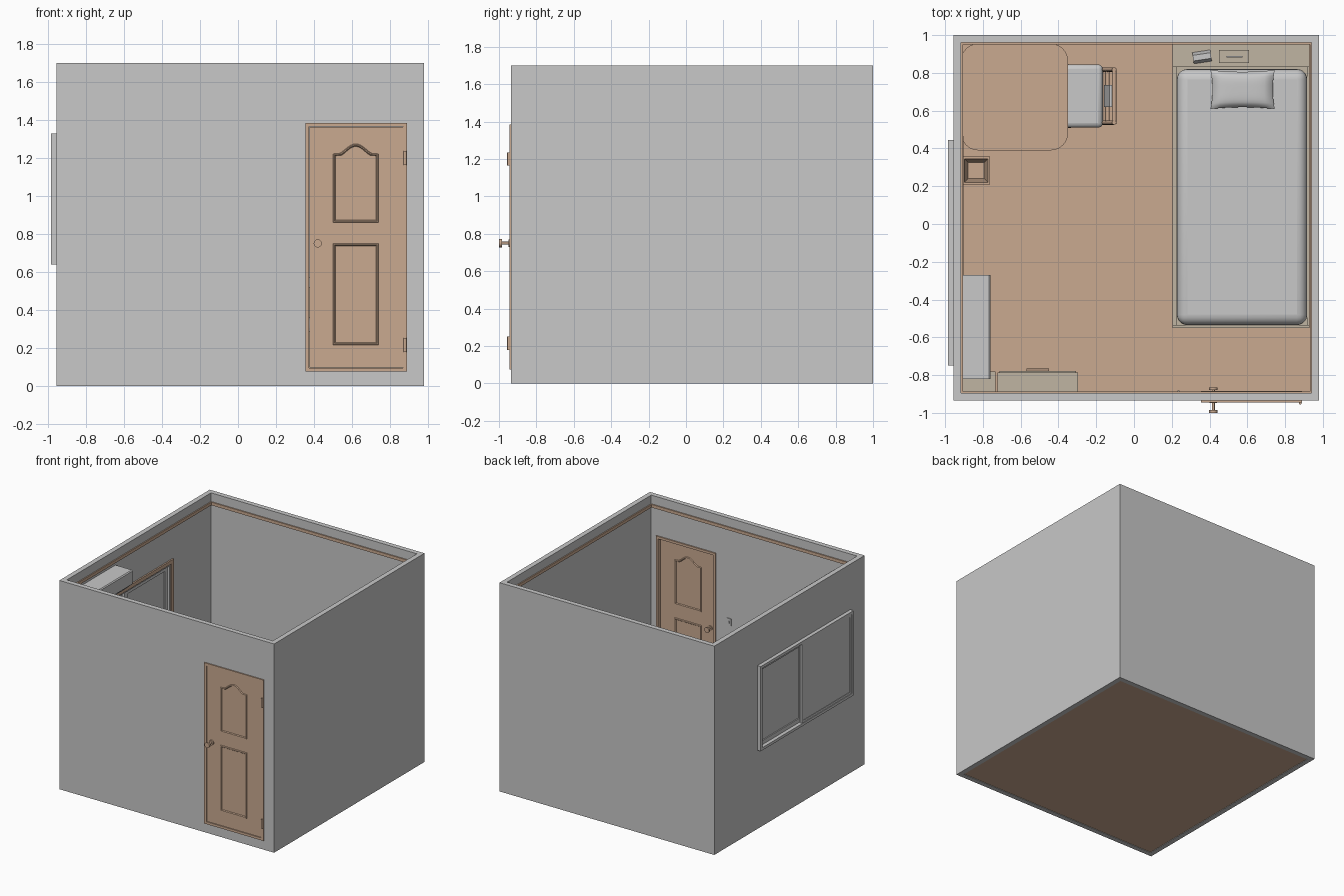
import bpy, bmesh, math
from mathutils import Vector

if "Cube" in bpy.data.objects:
    bpy.data.objects.remove(bpy.data.objects["Cube"])


def mat(name, r, g, b):
    m = bpy.data.materials.new(name)
    m.diffuse_color = (r, g, b, 1)
    m.use_nodes = True
    m.node_tree.nodes["Principled BSDF"].inputs["Base Color"].default_value = m.diffuse_color
    return m


GREY = mat("plain grey", 0.58, 0.58, 0.58)
WOOD = mat("warm wood", 0.59, 0.40, 0.28)
TAN = mat("pale tan", 0.53, 0.46, 0.36)


def finish(name, bm, m, bevel=0, seg=3, smooth=False):
    bmesh.ops.recalc_face_normals(bm, faces=bm.faces)
    me = bpy.data.meshes.new(name)
    bm.to_mesh(me)
    bm.free()
    me.materials.append(m)
    ob = bpy.data.objects.new(name, me)
    bpy.context.collection.objects.link(ob)
    if bevel:
        mod = ob.modifiers.new("round", 'BEVEL')
        mod.width, mod.segments = bevel, seg
    if smooth:
        bpy.ops.object.select_all(action='DESELECT')
        ob.select_set(True)
        bpy.context.view_layer.objects.active = ob
        bpy.ops.object.shade_smooth_by_angle(angle=math.radians(40))
    return ob


def add_box(bm, x0, x1, y0, y1, z0, z1):
    vs = bmesh.ops.create_cube(bm, size=1)['verts']
    for v in vs:
        v.co = Vector(((x0 + x1) / 2 + v.co.x * (x1 - x0), (y0 + y1) / 2 + v.co.y * (y1 - y0),
                       (z0 + z1) / 2 + v.co.z * (z1 - z0)))


def boxes(name, m, *bs, **kw):
    bm = bmesh.new()
    for b in bs:
        add_box(bm, *b)
    return finish(name, bm, m, **kw)


def prism(name, m, pts, axis, a, b, **kw):
    """Extrude a 2D outline along an axis from a to b."""
    bm = bmesh.new()
    put = {'x': lambda p: (a, p[0], p[1]), 'y': lambda p: (p[0], a, p[1]), 'z': lambda p: (p[0], p[1], a)}[axis]
    f = bm.faces.new([bm.verts.new(put(p)) for p in pts])
    ext = bmesh.ops.extrude_face_region(bm, geom=[f])['geom']
    d = Vector([(b - a) if c == axis else 0 for c in 'xyz'])
    bmesh.ops.translate(bm, vec=d, verts=[g for g in ext if isinstance(g, bmesh.types.BMVert)])
    return finish(name, bm, m, **kw)


def rods(name, m, *segs):
    """Round bars between point pairs (start, end, radius)."""
    bm = bmesh.new()
    for p, q, r in segs:
        p, q = Vector(p), Vector(q)
        mx = (q - p).to_track_quat('Z', 'Y').to_matrix().to_4x4()
        mx.translation = (p + q) / 2
        bmesh.ops.create_cone(bm, cap_ends=True, segments=12, radius1=r, radius2=r,
                              depth=(q - p).length, matrix=mx)
    return finish(name, bm, m, smooth=True)


def frame(name, m, axis, u0, u1, v0, v1, w, a, b):
    """Rectangular frame of bar width w, spanning depth a..b on the axis."""
    rects = [(u0, u1, v0, v0 + w), (u0, u1, v1 - w, v1), (u0, u0 + w, v0 + w, v1 - w), (u1 - w, u1, v0 + w, v1 - w)]
    order = {'x': lambda r: (a, b, *r), 'y': lambda r: (r[0], r[1], a, b, r[2], r[3]), 'z': lambda r: (*r, a, b)}
    return boxes(name, m, *[order[axis](r) for r in rects])


# Room shell with door and window openings
F = 0.07
walls = boxes("walls", GREY, (-.955, .98, -.935, 1.0, 0, 1.70))
for cut in [(-.915, .94, -.895, .96, -.2, 2), (.365, .885, -1.1, -.8, .08, 1.375), (-1.1, -.8, -.73, .425, .66, 1.31)]:
    c = boxes("cutter", GREY, cut)
    c.hide_render = True
    mod = walls.modifiers.new("cut", 'BOOLEAN')
    mod.operation, mod.solver, mod.object = 'DIFFERENCE', 'EXACT', c
    bpy.context.view_layer.objects.active = walls
    bpy.ops.object.modifier_apply(modifier=mod.name)
    bpy.data.objects.remove(c)
boxes("floor", WOOD, (-.915, .94, -.895, .96, .004, F))
frame("crown_trim", WOOD, 'z', -.917, .942, -.897, .962, .011, 1.605, 1.63)

# Door with frame, moulded panels, knobs and hinges
frame("door_frame", WOOD, 'y', .355, .89, .075, 1.385, .02, -.944, -.885)
boxes("door_leaf", WOOD, (.376, .869, -.938, -.912, .096, 1.364))
lower = [(.5, .215), (.74, .215), (.74, .75), (.5, .75)]
arch = [(.62 + .085 * t, 1.225 + .05 * math.cos(t * math.pi / 2) ** 1.3) for t in
        [1 - i / 6 for i in range(13)]]
upper = [(.5, .86), (.74, .86), (.74, 1.222)] + arch + [(.5, 1.222)]


def moulding(name, pts, y, out):
    cx, cz = .62, (min(p[1] for p in pts) + max(p[1] for p in pts)) / 2
    hz = max(p[1] for p in pts) - cz
    bm = bmesh.new()
    loops = []
    for w, h in ((0, 0), (.004, out), (.009, out), (.014, 0)):
        loops.append([bm.verts.new((cx + (x - cx) * (1 - w / .12), y + h, cz + (z - cz) * (1 - w / hz)))
                      for x, z in pts])
    for a, b in zip(loops, loops[1:]):
        for i in range(len(pts)):
            j = (i + 1) % len(pts)
            bm.faces.new((a[i], a[j], b[j], b[i]))
    finish(name, bm, WOOD)


for side, y, out in (("outer", -.938, -.007), ("inner", -.912, .007)):
    moulding("lower_panel_" + side, lower, y, out)
    moulding("upper_panel_" + side, upper, y, out)
rods("door_knobs", WOOD, ((.42, -.99, .75), (.42, -.875, .75), .008),
     ((.42, -1.0, .75), (.42, -.984, .75), .022), ((.42, -.88, .75), (.42, -.866, .75), .022),
     ((.42, -.948, .75), (.42, -.904, .75), .02))
rods("hinges", WOOD, *[((.88, -.948, z - .036), (.88, -.948, z + .036), .008) for z in (.215, 1.2)])
boxes("light_switch", GREY, (.215, .255, -.896, -.889, .83, .885), (.229, .241, -.89, -.882, .85, .866))

# Sliding window
frame("window_frame", GREY, 'x', -.75, .445, .64, 1.33, .022, -.985, -.915)
frame("window_inner_trim", WOOD, 'x', -.775, .465, .62, 1.355, .03, -.916, -.903)
frame("outer_sash", GREY, 'x', -.73, -.09, .66, 1.31, .02, -.981, -.962)
boxes("outer_glass", GREY, (-.978, -.972, -.72, -.1, .67, 1.3))
frame("inner_sash", GREY, 'x', -.13, .425, .66, 1.31, .035, -.955, -.93)
boxes("inner_glass", GREY, (-.946, -.94, -.1, .4, .68, 1.29))

# Wall air conditioner with slanted lower front
prism("air_conditioner", GREY, [(-.916, 1.39), (-.85, 1.39), (-.76, 1.47), (-.76, 1.575), (-.768, 1.582), (-.916, 1.582)],
      'y', -.82, -.27)

# Bed: shelf headboard, rails, footboard, mattress, pillow
boxes("headboard_shelf", TAN, (.205, .93, .83, .95, F, .52))
boxes("bed_frame", TAN, (.205, .225, -.54, .83, .12, .25), (.915, .93, -.54, .83, .12, .25),
      (.205, .93, -.55, -.535, F, .29), (.22, .92, -.535, .83, .14, .19))
boxes("mattress", GREY, (.227, .917, -.535, .82, .19, .36), bevel=.055, seg=5, smooth=True)
bm = bmesh.new()
N = 14
for s in (1, -1):
    g = {}
    for i in range(N + 1):
        for j in range(N + 1):
            u, v = 2 * i / N - 1, 2 * j / N - 1
            h = .035 * max(0, (1 - u ** 4) * (1 - v ** 4)) ** .5
            x = .575 + .17 * u * (1 - .06 * (1 - v * v))
            y = .712 + .103 * v * (1 - .09 * (1 - u * u))
            g[i, j] = bm.verts.new((x, y, .39 + s * h))
    for i in range(N):
        for j in range(N):
            bm.faces.new((g[i, j], g[i + 1, j], g[i + 1, j + 1], g[i, j + 1]))
bmesh.ops.remove_doubles(bm, verts=bm.verts, dist=1e-5)
finish("pillow", bm, GREY, smooth=True)

# Small things on the headboard
clock = prism("alarm_clock", GREY, [(-.03, 0), (.03, 0), (.015, .05), (-.015, .05)], 'x', -.048, .048)
clock.location, clock.rotation_euler = (.36, .885, .52), (0, 0, .15)
boxes("tissue_box", TAN, (.45, .61, .852, .92, .52, .57))
boxes("tissue", GREY, (.49, .575, .882, .889, .57, .578))

# Desk with rounded corners
top = []
for cx, cy, a0 in ((-.44, .865, 0), (-.825, .865, 90), (-.825, .48, 180), (-.44, .48, 270)):
    for k in range(7):
        a = math.radians(a0 + 15 * k)
        top.append((cx + .09 * math.cos(a), cy + .09 * math.sin(a)))
prism("desk_top", WOOD, top, 'z', .52, .55)
boxes("desk_legs", WOOD, *[(x, x + .045, y, y + .045, F, .525) for x in (-.88, -.43) for y in (.43, .875)])

# Chair facing the desk
boxes("chair_seat", GREY, (-.46, -.165, .51, .845, .31, .365), bevel=.025, smooth=True)
segs = []
for s in (-1, 1):
    yf, yb = .677 + s * .165, .677 + s * .14
    segs += [((-.44, yf, F), (-.44, yf, .32), .012), ((-.15, yb, F), (-.16, yb, .33), .012),
             ((-.16, yb, .33), (-.105, yb, .66), .012), ((-.44, yf, .31), (-.16, yb, .31), .012),
             ((-.44, yf, .18), (-.155, yb, .18), .008)]
segs += [((-.105, .53, .65), (-.105, .824, .65), .012), ((-.14, .53, .45), (-.14, .824, .45), .01),
         ((-.16, .53, .31), (-.16, .824, .31), .012), ((-.44, .512, .31), (-.44, .842, .31), .012)]
rods("chair_frame", WOOD, *segs)
prism("chair_back_pad", GREY, [(-.16, .45), (-.14, .45), (-.108, .63), (-.13, .63)], 'y', .62, .735)

# Waste bin: tapered and open
bm = bmesh.new()
rings = []
for h, z in ((.05, F), (.074, .27), (.062, .27), (.042, .085)):
    rings.append([bm.verts.new((-.836 + sx * h, .283 + sy * h, z)) for sx, sy in ((-1, -1), (1, -1), (1, 1), (-1, 1))])
for a, b in zip(rings, rings[1:]):
    for i in range(4):
        bm.faces.new((a[i], a[(i + 1) % 4], b[(i + 1) % 4], b[i]))
bm.faces.new(rings[0])
bm.faces.new(rings[-1])
finish("waste_bin", bm, WOOD)

# Cabinets along the front wall
boxes("tall_cabinet", TAN, (-.914, -.732, -.894, -.78, F, .75))
boxes("drawer_cabinet", TAN, (-.722, -.297, -.894, -.785, F, .55))
boxes("drawer_fronts", TAN, *[(-.712, -.307, -.786, -.779, z, z + .14) for z in (.085, .24, .395)])
rods("drawer_handles", WOOD, *[((-.57, -.773, z), (-.45, -.773, z), .007) for z in (.155, .31, .465)])
